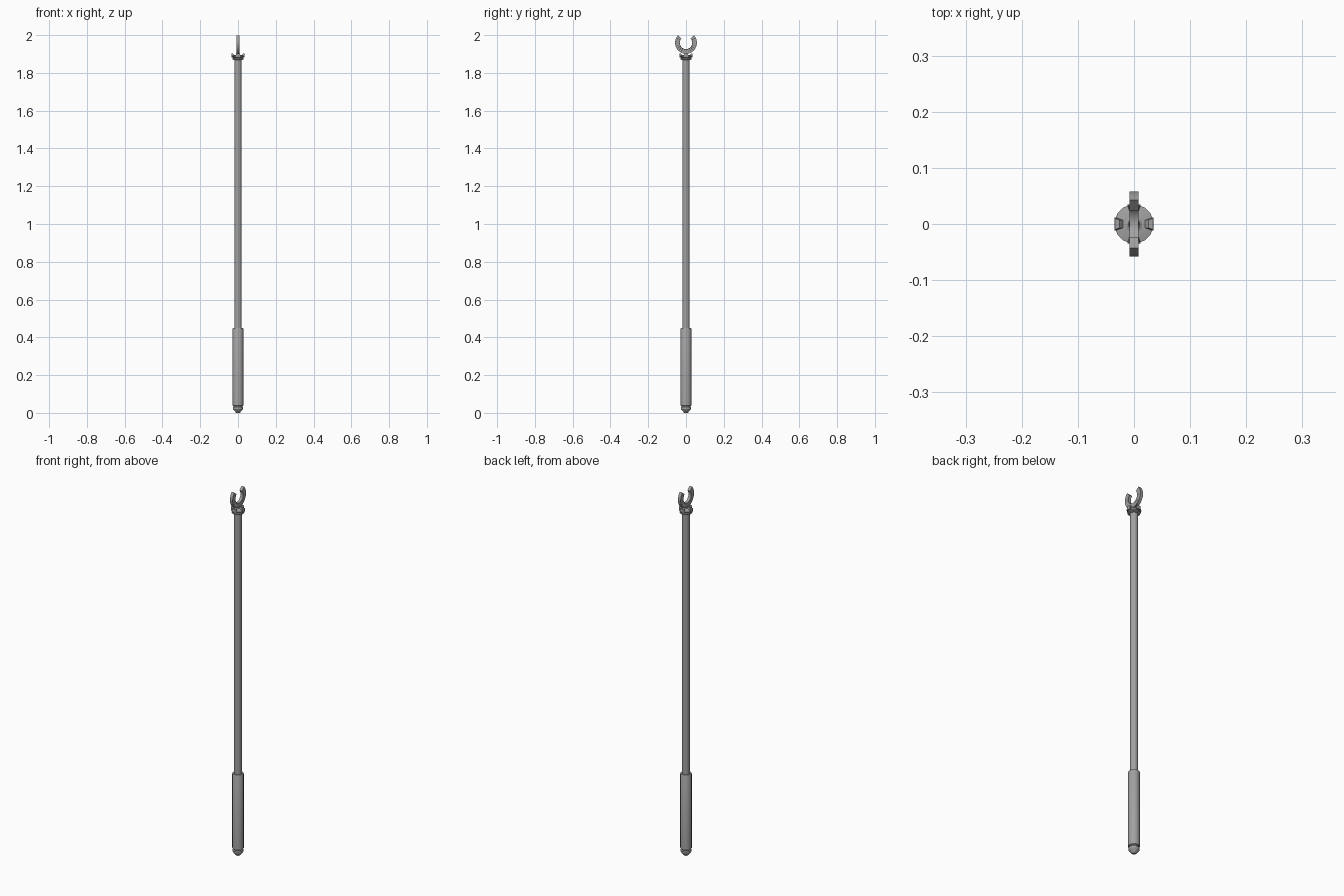
import bpy, bmesh
from math import sin, cos, pi, radians

if "Cube" in bpy.data.objects:
    bpy.data.objects.remove(bpy.data.objects["Cube"])

SIDES = 16
dark = bpy.data.materials.new("dark_grey")
dark.diffuse_color = (.36, .36, .36, 1)
dark.use_nodes = True
dark.node_tree.nodes["Principled BSDF"].inputs["Base Color"].default_value = dark.diffuse_color


def make_object(name, bm, smooth=True):
    bmesh.ops.recalc_face_normals(bm, faces=bm.faces)
    me = bpy.data.meshes.new(name)
    bm.to_mesh(me)
    bm.free()
    me.materials.append(dark)
    ob = bpy.data.objects.new(name, me)
    bpy.context.collection.objects.link(ob)
    if smooth:
        bpy.ops.object.select_all(action='DESELECT')
        ob.select_set(True)
        bpy.context.view_layer.objects.active = ob
        bpy.ops.object.shade_smooth_by_angle(angle=radians(30))
    return ob


def loft(bm, rings):
    rows = [[bm.verts.new(p) for p in ring] for ring in rings]
    n = len(rows[0])
    for a, b in zip(rows, rows[1:]):
        for i in range(n):
            bm.faces.new((a[i], a[(i + 1) % n], b[(i + 1) % n], b[i]))
    bm.faces.new(rows[0])
    bm.faces.new(rows[-1])


def lathe(name, profile, sides=SIDES):
    bm = bmesh.new()
    loft(bm, [[(r * cos(2 * pi * (i + .5) / sides), r * sin(2 * pi * (i + .5) / sides), z)
               for i in range(sides)] for r, z in profile])
    return make_object(name, bm)


# Pole, grip, and pointed butt cap
lathe("shaft", [(.0195, .44), (.0195, 1.88)])
lathe("grip", [(.026, .037), (.0285, .040), (.0285, .446), (.027, .449)])
lathe("butt_cap", [(.009, 0), (.012, .003), (.024, .016), (.027, .021),
                   (.027, .030), (.023, .034), (.023, .042)])

# Flared collar rising to a cone, and the neck holding the crescent
lathe("collar", [(.022, 1.868), (.031, 1.872), (.031, 1.877), (.027, 1.880),
                 (.035, 1.886), (.035, 1.890), (.018, 1.894)])
lathe("neck", [(.018, 1.892), (.010, 1.897), (.009, 1.906)])

# Four tapered prongs around the collar rim
for k in range(4):
    c, s = cos(k * pi / 2), sin(k * pi / 2)
    bm = bmesh.new()
    rings = []
    for r0, r1, w0, w1, z in ((.019, .034, .007, .012, 1.882),
                              (.020, .035, .007, .012, 1.895),
                              (.026, .034, .007, .010, 1.902)):
        pts = ((r0, -w0), (r1, -w1), (r1, w1), (r0, w0))
        rings.append([(x * c - y * s, x * s + y * c, z) for x, y in pts])
    loft(bm, rings)
    make_object(f"collar_prong_{k + 1}", bm, False)

# Open crescent head with a row of shallow panels on each flat side
section = [(-.008, .033), (.008, .033), (.008, .058), (-.008, .058)]
bm = bmesh.new()
rings = []
for i in range(19):
    a = radians(-90 - 133 + 266 * i / 18)
    rings.append([(x, r * cos(a), 1.959 + r * sin(a)) for x, r in section])
loft(bm, rings)
bmesh.ops.recalc_face_normals(bm, faces=bm.faces)
flats = [f for f in bm.faces if abs(f.normal.x) > .9]
bmesh.ops.inset_individual(bm, faces=flats, thickness=.003, depth=-.001)
make_object("crescent_head", bm)
